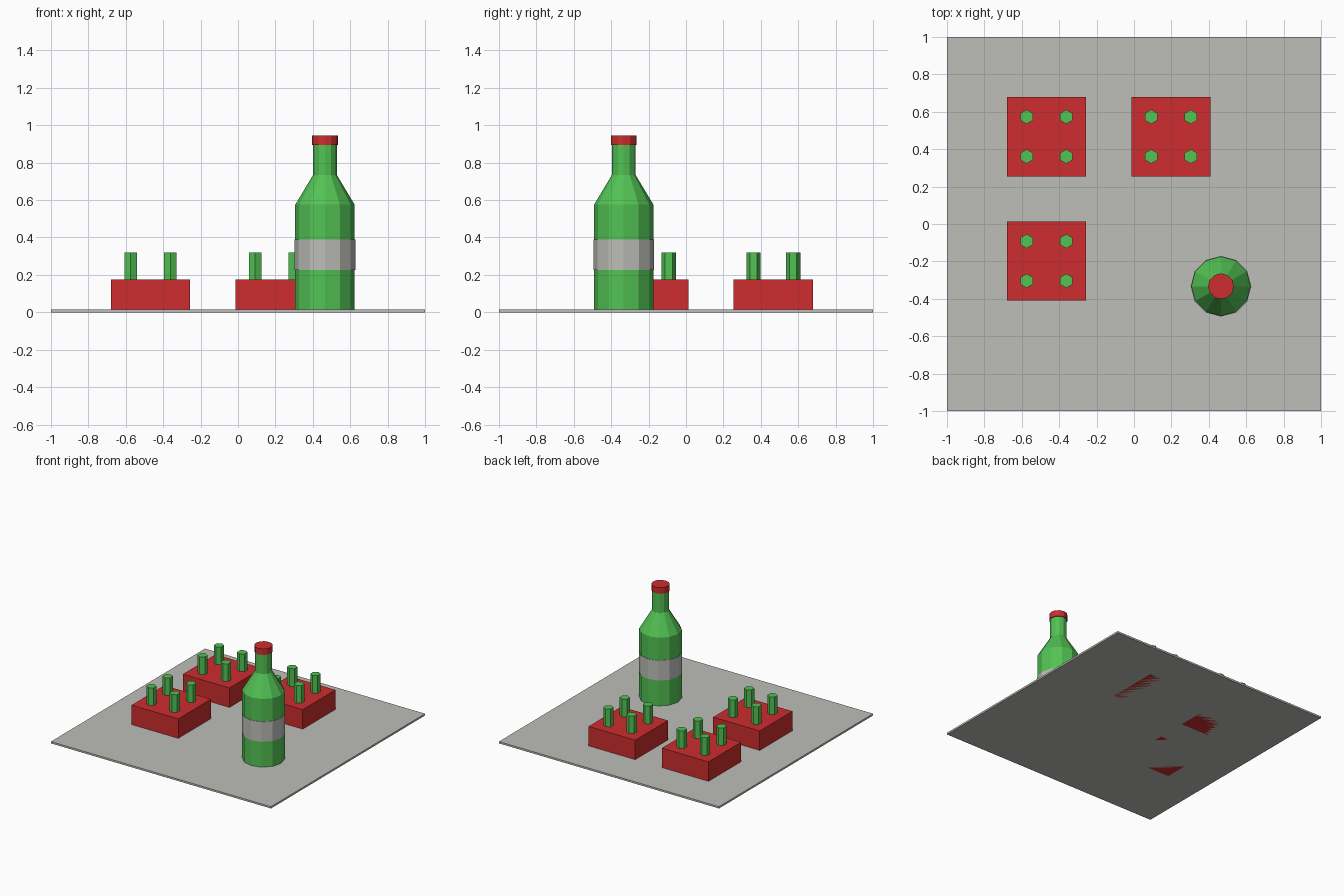
import bpy, bmesh, math

cube = bpy.data.objects.get("Cube")
if cube:
    bpy.data.objects.remove(cube, do_unlink=True)


def material(name, rgb):
    mat = bpy.data.materials.new(name)
    mat.use_nodes = True
    colour = (*rgb, 1)
    mat.diffuse_color = colour
    mat.node_tree.nodes["Principled BSDF"].inputs["Base Color"].default_value = colour
    return mat


RED = material("red", (0.61, 0.026, 0.028))
GREEN = material("green", (0.085, 0.54, 0.088))
GREY = material("warm grey", (0.51, 0.51, 0.48))


def add_object(name, bm, mat, location):
    bmesh.ops.recalc_face_normals(bm, faces=bm.faces)
    mesh = bpy.data.meshes.new(name)
    bm.to_mesh(mesh)
    bm.free()
    mesh.materials.append(mat)
    obj = bpy.data.objects.new(name, mesh)
    obj.location = location
    bpy.context.collection.objects.link(obj)
    return obj


def box(name, mat, x, y, bottom, top, width):
    bm = bmesh.new()
    bmesh.ops.create_cube(bm, size=1)
    bmesh.ops.scale(bm, vec=(width, width, top - bottom), verts=bm.verts)
    return add_object(name, bm, mat, (x, y, (bottom + top) / 2))


def turned(name, mat, x, y, profile, sides):
    """Flat-sided solid from (radius, height) pairs, with a corner facing +y."""
    bm = bmesh.new()
    rings = []
    for radius, z in profile:
        angles = [math.pi / 2 + math.tau * i / sides for i in range(sides)]
        rings.append([bm.verts.new((radius * math.cos(a), radius * math.sin(a), z))
                      for a in angles])
    for low, high in zip(rings, rings[1:]):
        for i in range(sides):
            j = (i + 1) % sides
            bm.faces.new((low[i], low[j], high[j], high[i]))
    bm.faces.new(rings[0][::-1])
    bm.faces.new(rings[-1])
    return add_object(name, bm, mat, (x, y, 0))


# Floor slab
box("floor_slab", GREY, 0, 0, 0, 0.015, 2)

# Crates, each with four bottle necks sticking out
crates = {"back_right": (-0.468, 0.467), "back_left": (0.198, 0.467),
          "front_right": (-0.468, -0.198)}
for place, (cx, cy) in crates.items():
    box(f"{place}_crate", RED, cx, cy, 0, 0.175, 0.424)
    for sx in (-1, 1):
        for sy in (-1, 1):
            turned(f"{place}_crate_neck", GREEN, cx + sx * 0.106, cy + sy * 0.106,
                   [(0.038, 0.1), (0.038, 0.32)], 6)

# Large bottle with label band and cap
BX, BY = 0.465, -0.333
turned("bottle_body", GREEN, BX, BY,
       [(0.159, 0.015), (0.159, 0.575), (0.063, 0.735), (0.063, 0.9)], 12)
turned("bottle_label", GREY, BX, BY, [(0.162, 0.225), (0.162, 0.388)], 12)
turned("bottle_cap", RED, BX, BY, [(0.069, 0.895), (0.069, 0.945)], 12)
